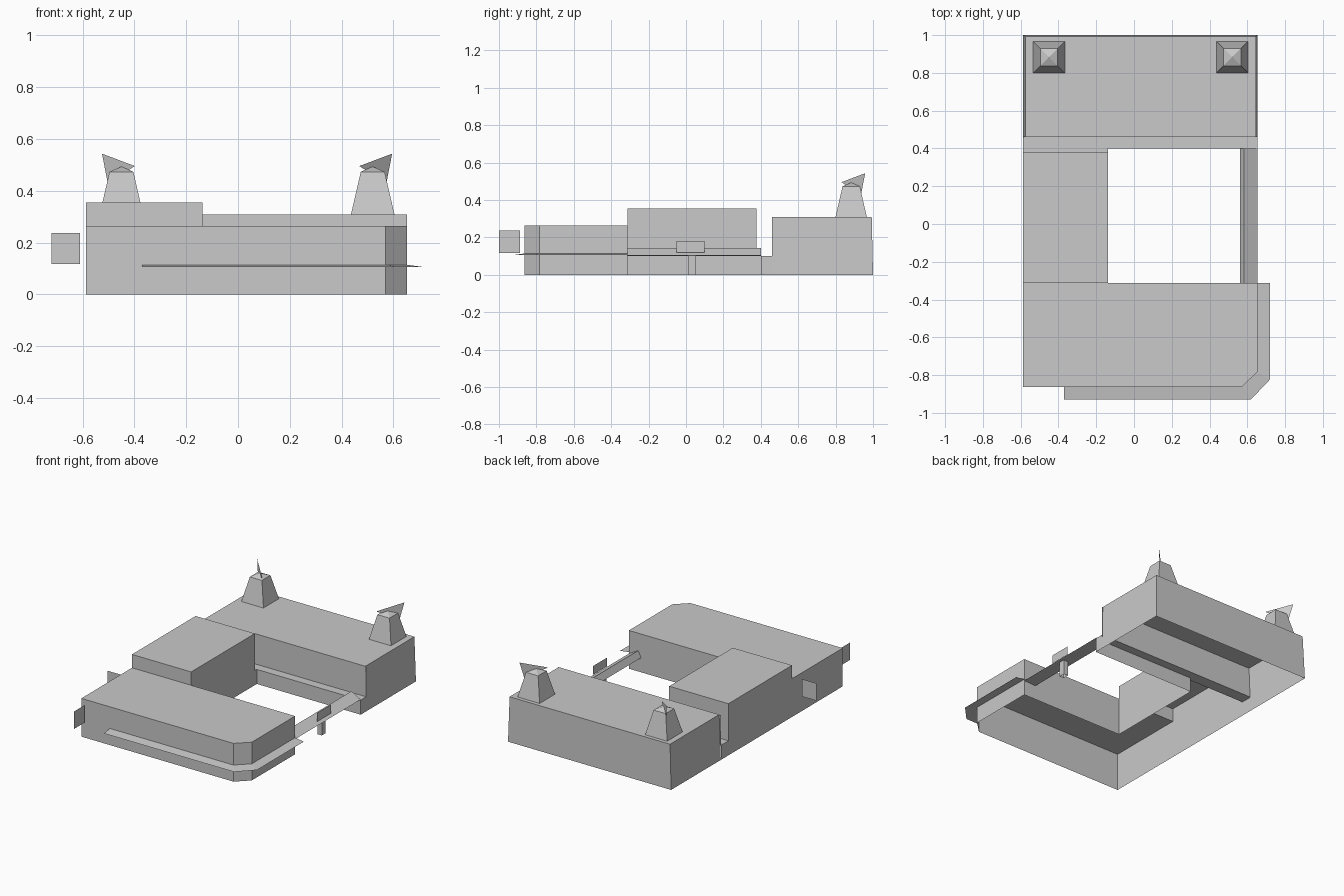
import bpy

if "Cube" in bpy.data.objects:
    bpy.data.objects.remove(bpy.data.objects["Cube"])

grey = bpy.data.materials.new("plain grey")
grey.diffuse_color = (0.588, 0.588, 0.588, 1)
grey.use_nodes = True
grey.node_tree.nodes["Principled BSDF"].inputs["Base Color"].default_value = grey.diffuse_color


def make(name, verts, faces):
    me = bpy.data.meshes.new(name)
    me.from_pydata(verts, [], faces)
    me.materials.append(grey)
    ob = bpy.data.objects.new(name, me)
    bpy.context.collection.objects.link(ob)
    return ob


def shell(name, base, z0, z1, top=None, skip=()):
    """Open-bottomed block from a counter-clockwise outline; skip leaves out walls."""
    n = len(base)
    top = top or base
    verts = [(x, y, z0) for x, y in base] + [(x, y, z1) for x, y in top]
    faces = [(i, (i + 1) % n, n + (i + 1) % n, n + i) for i in range(n) if i not in skip]
    faces.append(tuple(range(n, 2 * n)))
    return make(name, verts, faces)


def panel(name, a, b, z0, z1):
    """Upright sheet from point a to point b."""
    return make(name, [(*a, z0), (*b, z0), (*b, z1), (*a, z1)], [(0, 1, 2, 3)])


def rect(x0, x1, y0, y1):
    return [(x0, y0), (x1, y0), (x1, y1), (x0, y1)]


L, R, C = -0.587, 0.653, -0.137   # outer left, outer right, courtyard left

# Building wings round the courtyard, open underneath
shell("front_wing", [(L, -0.863), (0.57, -0.863), (R, -0.783), (R, -0.313),
                     (C, -0.313), (L, -0.313)], 0, 0.263, skip=(4,))
shell("left_wing", rect(L, C, -0.313, 0.378), 0, 0.355, skip=(0, 2))
panel("left_wing_step", (L, -0.313), (C, -0.313), 0.263, 0.355)
panel("left_wing_back", (C, 0.378), (L, 0.378), 0.1, 0.355)
shell("rear_wing", rect(L, R, 0.46, 1.0), 0, 0.308,
      rect(-0.574, 0.646, 0.46, 0.993), skip=(0,))
panel("rear_wing_front", (L, 0.46), (R, 0.46), 0.1, 0.308)
shell("low_ledge", [(L, 0.378), (C, 0.378), (C, 0.4), (R, 0.4), (R, 0.46), (L, 0.46)],
      0, 0.1, skip=(0, 4))

# Thin canopy wrapping the front right corner, sloping outwards
inner = [(-0.37, -0.863), (0.57, -0.863), (R, -0.783), (R, -0.313)]
outer = [(-0.37, -0.928), (0.62, -0.928), (0.72, -0.823), (0.72, -0.313)]
make("canopy", [(x, y, 0.114) for x, y in inner] + [(x, y, 0.105) for x, y in outer],
     [(4 + i, 5 + i, i + 1, i) for i in range(3)])

# Gate on the right: ridged beam, sign and post
profile = [(0.56, 0.1), (0.583, 0.143), (R, 0.104)]
make("gate_beam", [(x, y, z) for y in (-0.313, 0.4) for x, z in profile],
     [(0, 1, 4, 3), (1, 2, 5, 4), (0, 3, 5, 2)])
panel("gate_sign", (0.637, -0.05), (0.637, 0.1), 0.12, 0.18)
shell("gate_post", rect(0.597, 0.63, 0.01, 0.053), 0, 0.105)

# Courtyard window plate and the two hanging signs
panel("courtyard_window", (C + 0.003, -0.095), (C + 0.003, 0.14), 0.12, 0.23)
panel("left_hanging_sign", (-0.72, -0.39), (-0.61, -0.39), 0.117, 0.237)
panel("front_hanging_sign", (-0.545, -1.0), (-0.545, -0.887), 0.117, 0.237)

# Tapered rooftop towers with low pyramid caps and diagonal pennants
for side, cx, s in (("left", -0.45, -1), ("right", 0.52, 1)):
    cy = 0.883
    rings = [(0.084, 0.308), (0.046, 0.473)]
    verts = [(cx + r * a, cy + r * b, z) for r, z in rings
             for a, b in ((-1, -1), (1, -1), (1, 1), (-1, 1))]
    verts.append((cx, cy, 0.493))
    faces = [(i, (i + 1) % 4, 4 + (i + 1) % 4, 4 + i) for i in range(4)]
    faces += [(4 + i, 4 + (i + 1) % 4, 8) for i in range(4)]
    make(side + "_tower", verts, faces)
    make(side + "_pennant", [(cx + s * d, cy + d, z) for d, z in
                             ((0.075, 0.543), (-0.052, 0.495), (0.053, 0.43))], [(0, 1, 2)])
